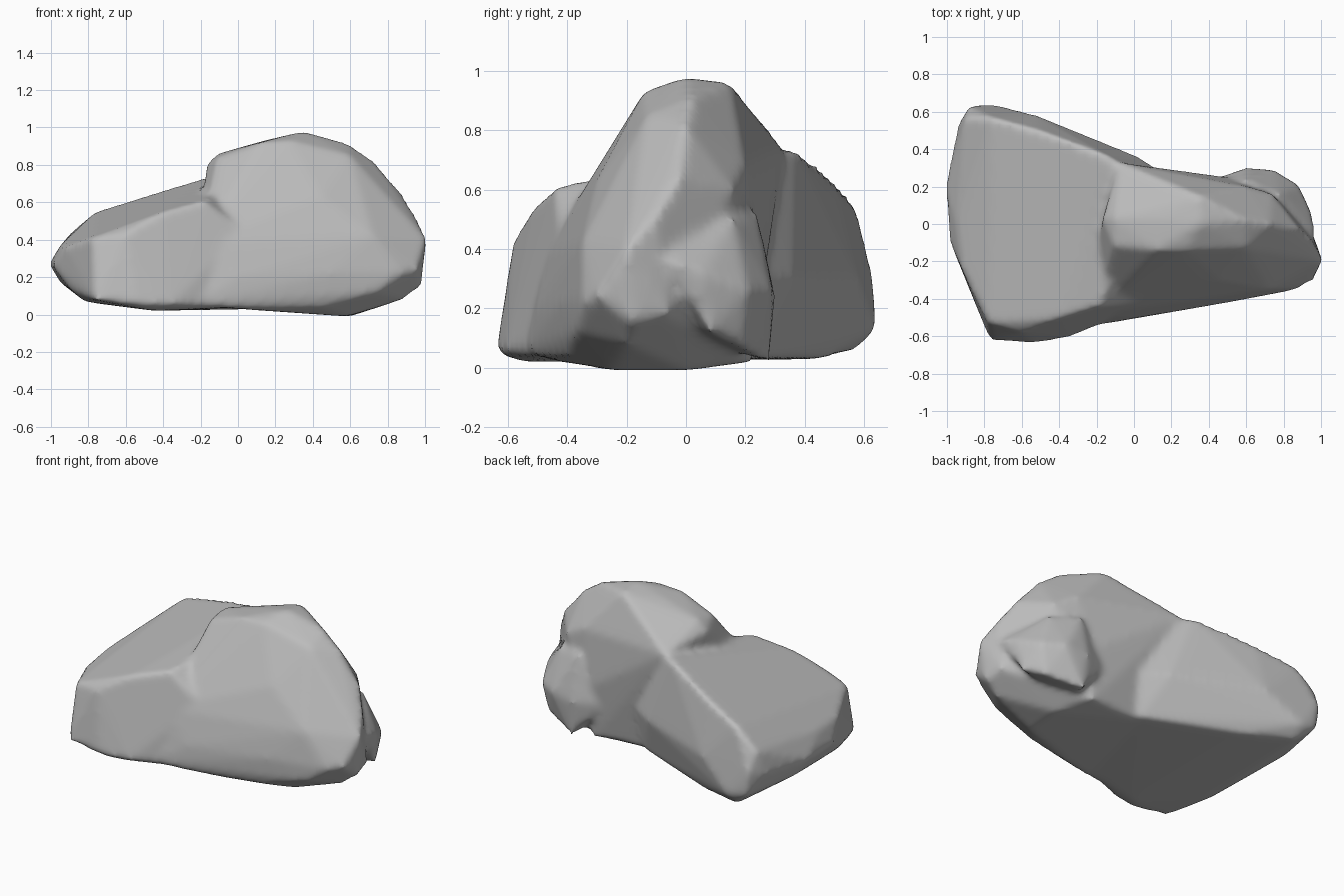
import bpy, bmesh
from mathutils import Vector

if "Cube" in bpy.data.objects:
    bpy.data.objects.remove(bpy.data.objects["Cube"], do_unlink=True)


def add_hull(target, corners):
    """Wrap a closed convex block around corner points given in hundredths."""
    block = bmesh.new()
    for corner in corners:
        block.verts.new(Vector(corner) / 100)
    hull = bmesh.ops.convex_hull(block, input=block.verts[:])
    loose = {v for key in ("geom_interior", "geom_unused") for v in hull[key]
             if isinstance(v, bmesh.types.BMVert)}
    bmesh.ops.delete(block, geom=list(loose), context='VERTS')
    bmesh.ops.recalc_face_normals(block, faces=block.faces[:])
    piece = bpy.data.meshes.new("block")
    block.to_mesh(piece)
    block.free()
    target.from_mesh(piece)
    bpy.data.meshes.remove(piece)


# Low sloping slab: end, back ridge, back foot, front edge, front foot, buried end
slab = [
    (-101, 20, 27), (-99, -8, 26), (-95, 0, 37), (-92, -24, 36), (-89, -30, 13), (-95, 25, 17),
    (-94, 53, 28), (-90, 57, 43), (-76, 57, 55), (-50, 50, 63), (-15, 37, 74),
    (-88, 63, 30), (-86, 63, 15), (-75, 64, 13), (-76, 57, 6), (-45, 46, 3), (-52, 58, 30),
    (-78, -53, 41), (-60, -58, 43), (-40, -51, 55), (-18, -44, 61),
    (-77, -62, 8), (-54, -64, 5), (-36, -61, 5), (-45, -55, 2), (-82, -30, 7),
    (3, -42, 44), (5, -44, 4), (24, 22, 30), (2, 36, 30), (14, 22, 3), (6, 24, 75),
]

# Tall block: step and crest, front face, front foot, far end, back face, underside
crag = [
    (-13, -20, 67), (-17, 3, 80), (-11, 3, 86), (-11, -12, 84), (-8, 33, 74),
    (14, 2, 93), (35, 0, 98), (35, 15, 96), (12, -14, 92), (28, -14, 93), (60, 2, 91),
    (60, -13, 85), (73, 0, 82), (0, -30, 65), (45, -30, 63),
    (-20, -48, 38), (0, -50, 20), (-25, -55, 5), (0, -49, 3), (10, -46, 4), (50, -42, 22),
    (45, -40, 4), (72, -35, 42), (74, -37, 12), (87, -35, 22), (96, -30, 24),
    (101, -20, 40), (98, -18, 15), (96, -6, 18), (88, -2, 64), (96, -10, 51), (88, -20, 8),
    (74, 16, 60), (60, 20, 68), (50, 25, 35), (20, 25, 40), (50, 22, 2),
    (60, 0, -1), (58, -25, -1), (30, -32, 1), (10, 20, 3),
]

# Rounded swelling low on the back of the far end
swelling = [
    (42, 24, 25), (60, 30, 24), (75, 29, 26), (88, 21, 26), (95, 6, 32), (97, -6, 36),
    (62, 28, 2), (84, 19, 7), (92, 8, 12), (60, 24, 52), (78, 16, 50), (50, 0, 10), (60, 0, 40),
]

bm = bmesh.new()
for corners in (slab, crag, swelling):
    add_hull(bm, corners)
mesh = bpy.data.meshes.new("boulder")
bm.to_mesh(mesh)
bm.free()
boulder = bpy.data.objects.new("boulder", mesh)
bpy.context.collection.objects.link(boulder)

# Fuse the blocks and wear down their edges
fuse = boulder.modifiers.new("fuse", 'REMESH')
fuse.mode = 'VOXEL'
fuse.voxel_size = 0.02
fuse.use_smooth_shade = True
wear = boulder.modifiers.new("wear", 'SMOOTH')
wear.factor = 0.5
wear.iterations = 8

# Stone colour
stone = bpy.data.materials.new("grey stone")
stone.use_nodes = True
colour = (0.5, 0.5, 0.5, 1)
stone.diffuse_color = colour
stone.node_tree.nodes["Principled BSDF"].inputs["Base Color"].default_value = colour
mesh.materials.append(stone)
